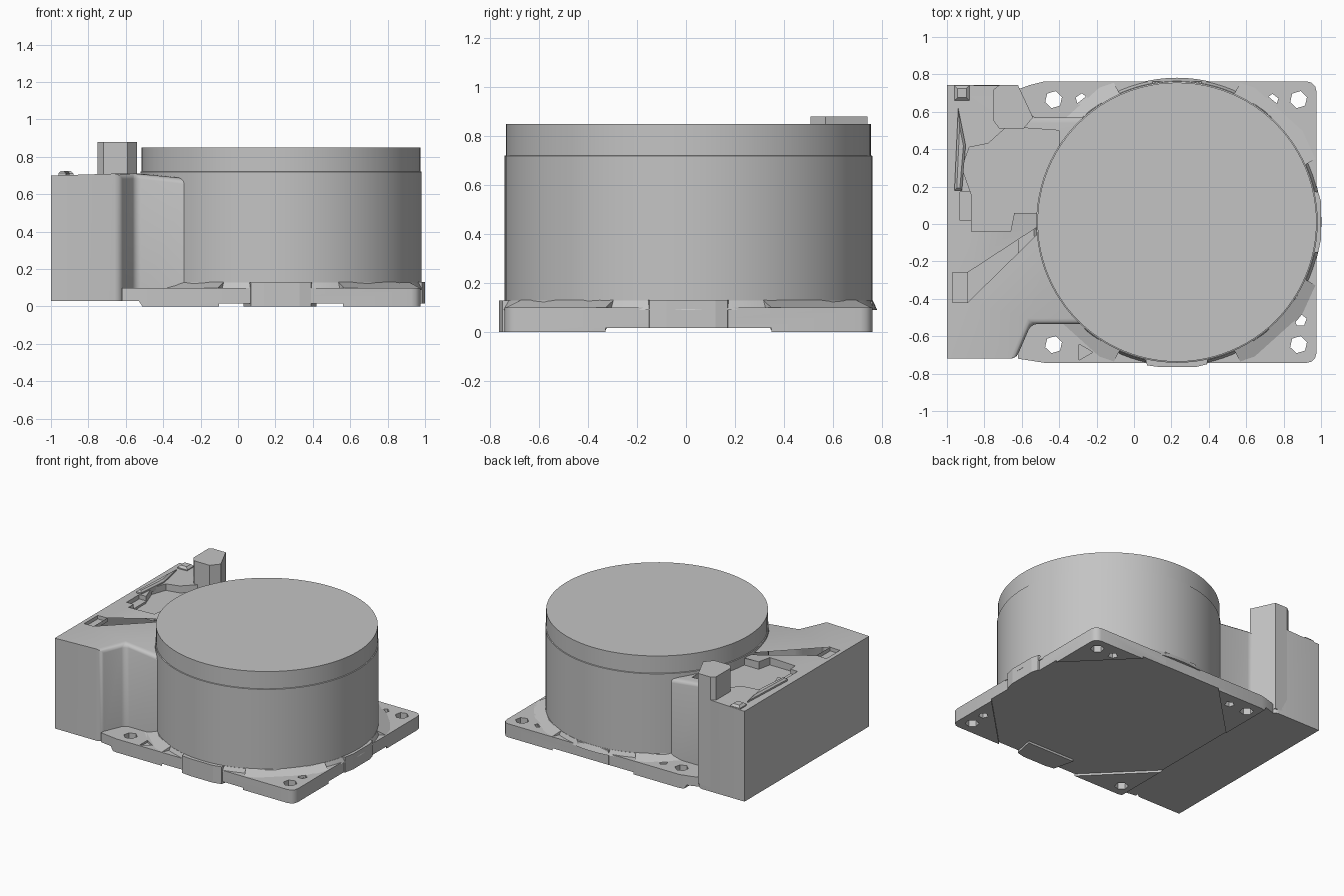
import bpy, bmesh, math

if "Cube" in bpy.data.objects:
    bpy.data.objects.remove(bpy.data.objects["Cube"])

grey = bpy.data.materials.new("plain_grey")
grey.use_nodes = True
colour = (0.55, 0.55, 0.55, 1)
grey.diffuse_color = colour
for node in grey.node_tree.nodes:
    if node.type == "BSDF_PRINCIPLED":
        node.inputs["Base Color"].default_value = colour

CX, CY = 0.23, 0.01  # drum axis


def finish(bm, name):
    bmesh.ops.recalc_face_normals(bm, faces=bm.faces)
    mesh = bpy.data.meshes.new(name)
    bm.to_mesh(mesh)
    bm.free()
    mesh.materials.append(grey)
    obj = bpy.data.objects.new(name, mesh)
    bpy.context.collection.objects.link(obj)
    return obj


def prism(name, points, z0, z1, bevel_rule=None, width=0.03, segments=3, shape=None):
    """Extrude an outline upwards, bevel edges picked by a rule, then adjust."""
    bm = bmesh.new()
    base = bm.faces.new([bm.verts.new((x, y, z0)) for x, y in points])
    ext = bmesh.ops.extrude_face_region(bm, geom=[base])
    for item in ext["geom"]:
        if isinstance(item, bmesh.types.BMVert):
            item.co.z = z1
    if bevel_rule:
        edges = [e for e in bm.edges if bevel_rule(e.verts[0].co, e.verts[1].co)]
        bmesh.ops.bevel(bm, geom=edges, offset=width, segments=segments,
                        profile=0.5, affect="EDGES", clamp_overlap=True)
    if shape:
        for v in bm.verts:
            shape(v.co)
    return finish(bm, name)


def rect(x0, x1, y0, y1):
    return [(x0, y0), (x1, y0), (x1, y1), (x0, y1)]


def ngon(x, y, r, n, turn=0.3):
    return [(x + r * math.cos(turn + math.tau * i / n),
             y + r * math.sin(turn + math.tau * i / n)) for i in range(n)]


def lathe(name, profile, steps=96):
    bm = bmesh.new()
    verts = [bm.verts.new((CX + r, CY, z)) for r, z in profile]
    edges = [bm.edges.new(pair) for pair in zip(verts, verts[1:])]
    bmesh.ops.spin(bm, geom=verts + edges, cent=(CX, CY, 0), axis=(0, 0, 1),
                   angle=math.tau, steps=steps, use_duplicate=False)
    bmesh.ops.remove_doubles(bm, verts=bm.verts, dist=0.0005)
    return finish(bm, name)


def cut(obj, cutters):
    for cutter in cutters:
        cutter.hide_render = True
        mod = obj.modifiers.new("cut", "BOOLEAN")
        mod.operation, mod.solver, mod.object = "DIFFERENCE", "EXACT", cutter
    bpy.context.view_layer.update()
    graph = bpy.context.evaluated_depsgraph_get()
    mesh = bpy.data.meshes.new_from_object(obj.evaluated_get(graph))
    obj.modifiers.clear()
    obj.data = mesh
    for cutter in cutters:
        bpy.data.objects.remove(cutter)


def smooth(obj, degrees=35):
    bpy.ops.object.select_all(action="DESELECT")
    obj.select_set(True)
    bpy.context.view_layer.objects.active = obj
    bpy.ops.object.shade_smooth_by_angle(angle=math.radians(degrees))


# Round drum with a slightly narrower cap, and a low skirt at its foot
drum = lathe("drum", [(0, 0.018), (0.74, 0.018), (0.752, 0.03), (0.752, 0.72),
                      (0.746, 0.722), (0.746, 0.85), (0, 0.85)])
skirt = lathe("drum_skirt", [(0.70, 0.09), (0.772, 0.09), (0.754, 0.128), (0.70, 0.13)])

# Mounting plate with rounded right corners and bolt holes
plate_outline = [(-0.62, -0.72), (-0.48, -0.742), (0.975, -0.742), (0.975, 0.762),
                 (-0.48, 0.762), (-0.56, 0.742), (-0.62, 0.72)]
plate = prism("mounting_plate", plate_outline, 0, 0.1,
              lambda a, b: a.x > 0.9 and b.x > 0.9 and abs(a.z - b.z) > 0.05, 0.05)
cutters = [prism("bolt_cutter", ngon(x, y, 0.047, 6), -0.1, 0.3)
           for x in (-0.43, 0.88) for y in (-0.645, 0.665)]
cutters += [prism("pin_cutter", ngon(x, y, 0.034, 5), -0.1, 0.3)
            for x, y in ((-0.28, 0.665), (0.74, 0.662), (0.89, -0.515))]
cutters.append(prism("dimple_cutter", ngon(-0.27, -0.685, 0.05, 3, 0), 0.085, 0.3))
cutters.append(prism("left_relief", rect(-0.8, -0.53, -1, 1), -0.1, 0.03,
                     shape=lambda c: setattr(c, "x", c.x + 0.08) if c.z < 0 and c.x > -0.6 else None))
# Raised underside between the four corner pads
cutters.append(prism("under_relief", ngon(CX, CY, 0.83, 8, math.pi / 8), -0.1, 0.016))
cut(plate, cutters)

# Tangent lugs where the drum overhangs the plate edges
front_lug = prism("front_lug", [(0.03, -0.6), (0.07, -0.756), (0.14, -0.765),
                                (0.33, -0.765), (0.39, -0.75), (0.42, -0.6)], 0.0, 0.128)
right_lug = prism("right_lug", [(0.85, -0.18), (0.985, -0.15), (1.0, -0.08),
                                (1.0, 0.12), (0.985, 0.17), (0.85, 0.2)], 0.016, 0.13)
back_lug = prism("back_lug", [(0.03, 0.6), (0.1, 0.763), (0.36, 0.763), (0.42, 0.6)], 0.016, 0.125)

# Sloping fillets that rise from the plate corners to the drum
for label, sx, sy in (("front_right", 1, -1), ("back_right", 1, 1),
                      ("front_left", -1, -1), ("back_left", -1, 1)):
    ring = []
    for r in (0.74, 0.83):
        arc = [math.radians(24 + 6 * i) for i in range(8)]
        if r > 0.8:
            arc.reverse()
        ring += [(CX + sx * min(r * math.cos(a), 0.74), CY + sy * min(r * math.sin(a), 0.745))
                 for a in arc]

    def slope(c):
        if c.z > 0.1 and math.hypot(c.x - CX, c.y - CY) > 0.755:
            c.z = 0.1
    prism(label + "_fillet", ring, 0.08, 0.135, shape=slope)

# Connector housing that merges into the drum
housing_outline = [(-1, -0.72), (-0.63, -0.72), (-0.55, -0.535), (-0.26, -0.535),
                   (-0.1, -0.4), (-0.1, 0.4), (-0.28, 0.57), (-0.55, 0.57),
                   (-0.62, 0.742), (-1, 0.742)]


def housing_edge(a, b):
    if abs(a.z - b.z) > 0.1:
        return -0.64 < a.x < -0.5
    return a.z > 0.5 and -0.66 < a.x < -0.2 and -0.66 < b.x < -0.2


def housing_slope(c):
    if c.z > 0.5:
        c.z += 0.03 * min(c.x + 1, 0.45)
        if c.x > -0.53:
            c.z -= 0.12 * (min(c.x, -0.25) + 0.53)


housing = prism("connector_housing", housing_outline, 0.03, 0.7,
                housing_edge, 0.03, 3, housing_slope)
pocket_outline = [(-0.87, -0.04), (-0.66, -0.04), (-0.64, 0.06), (-0.4, 0.06),
                  (-0.4, 0.5), (-0.68, 0.52), (-0.78, 0.43), (-0.88, 0.41),
                  (-0.92, 0.3), (-0.87, 0.16)]
cut(housing, [prism("pocket_cutter", pocket_outline, 0.655, 0.9),
              prism("slot_cutter", rect(-0.97, -0.89, -0.42, -0.26), 0.675, 0.9),
              prism("notch_cutter", rect(-0.93, -0.86, 0.02, 0.17), 0.67, 0.9)])

# Small ridges along the outer side of the pocket
prism("corner_ridge", rect(-0.96, -0.88, 0.66, 0.74), 0.68, 0.725,
      lambda a, b: a.z > 0.7 and b.z > 0.7, 0.015, 1)
prism("long_ridge", [(-0.96, 0.18), (-0.92, 0.18), (-0.9, 0.42), (-0.94, 0.62)],
      0.68, 0.725, lambda a, b: a.z > 0.7 and b.z > 0.7, 0.012, 1)

# Upright locating post at the back
post = prism("back_post", [(-0.75, 0.55), (-0.72, 0.51), (-0.59, 0.51), (-0.54, 0.57),
                           (-0.62, 0.742), (-0.72, 0.742), (-0.75, 0.72)], 0.06, 0.88)

for obj in (drum, skirt, plate, housing):
    smooth(obj)
